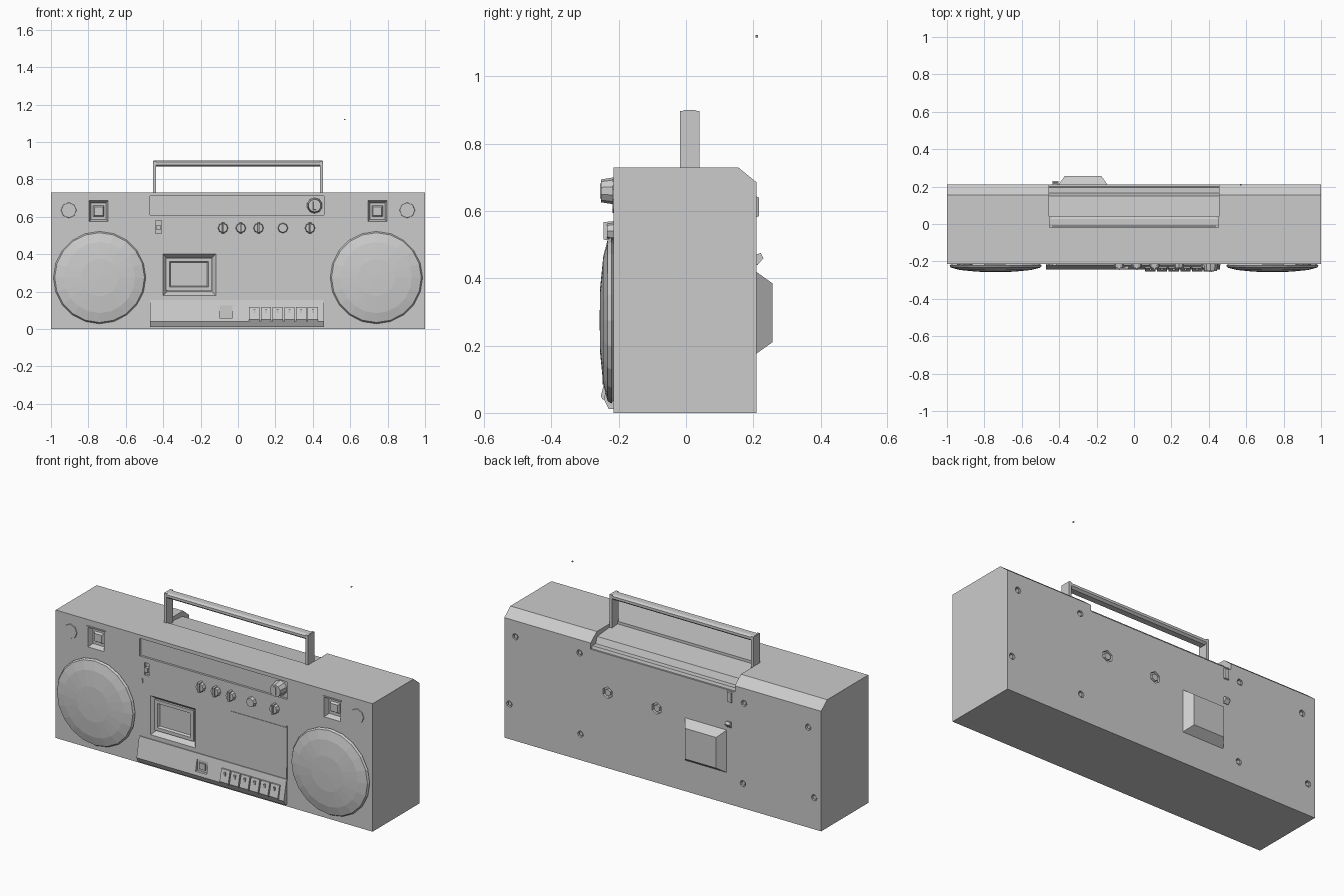
import bpy, bmesh, math
from mathutils import Matrix, Vector

if "Cube" in bpy.data.objects:
    bpy.data.objects.remove(bpy.data.objects["Cube"])

FRONT, BACK = -0.215, 0.21


def finish(name, bm):
    bmesh.ops.recalc_face_normals(bm, faces=bm.faces)
    me = bpy.data.meshes.new(name)
    bm.to_mesh(me)
    bm.free()
    ob = bpy.data.objects.new(name, me)
    bpy.context.collection.objects.link(ob)
    return ob


def prism(name, profile, x0, x1):
    """Extrude a (y, z) profile along x."""
    bm = bmesh.new()
    face = bm.faces.new([bm.verts.new((x0, y, z)) for y, z in profile])
    ext = bmesh.ops.extrude_face_region(bm, geom=[face])
    verts = [g for g in ext["geom"] if isinstance(g, bmesh.types.BMVert)]
    bmesh.ops.translate(bm, vec=(x1 - x0, 0, 0), verts=verts)
    return finish(name, bm)


def slab(name, x0, x1, z0, z1, y0, y1, inset=0.0):
    """Box between y0 and y1, its y1 face shrunk by inset."""
    bm = bmesh.new()
    bmesh.ops.create_cube(bm, size=1)
    for v in bm.verts:
        end = v.co.y > 0
        i = inset if end else 0
        v.co = (x1 - i if v.co.x > 0 else x0 + i, y1 if end else y0,
                z1 - i if v.co.z > 0 else z0 + i)
    return finish(name, bm)


def disc(name, x, z, r0, r1, y0, y1, sides=8):
    """Cylinder or cone along y, r0 at y0 and r1 at y1 (y0 > y1)."""
    bm = bmesh.new()
    m = Matrix.Translation((x, (y0 + y1) / 2, z)) @ Matrix.Rotation(math.pi / 2, 4, 'X')
    bmesh.ops.create_cone(bm, cap_ends=True, segments=sides, radius1=r0, radius2=r1,
                          depth=y0 - y1, matrix=m)
    return finish(name, bm)


def carve(target, cutters):
    for c in cutters:
        c.hide_render = True
        mod = target.modifiers.new("cut", 'BOOLEAN')
        mod.operation, mod.solver, mod.object = 'DIFFERENCE', 'EXACT', c
        bpy.context.view_layer.objects.active = target
        bpy.ops.object.modifier_apply(modifier=mod.name)
        bpy.data.objects.remove(c)


# Main case with chamfered rear top edge
body = prism("case", [(FRONT, 0), (FRONT, 0.73), (0.155, 0.73), (BACK, 0.685), (BACK, 0)], -1, 1)
F, B = FRONT - 0.01, BACK + 0.01

# Handle well along the rear top
cuts = [prism("cut_well", [(-0.01, 0.75), (-0.01, 0.715), (0.15, 0.70), (0.165, 0.665),
                           (0.195, 0.665), (0.2, 0.65), (0.23, 0.65), (0.23, 0.75)], -0.455, 0.455)]
# Front recesses: tuner window, slider slot, cassette bay, tweeters
cuts += [slab("cut", -0.47, 0.46, 0.61, 0.71, F, FRONT + 0.012),
         slab("cut", -0.44, -0.41, 0.51, 0.58, F, FRONT + 0.012),
         slab("cut", -0.41, -0.11, 0.17, 0.41, F, FRONT + 0.025, 0.03)]
for s in (-1, 1):
    cuts.append(slab("cut", s * 0.745 - 0.055, s * 0.745 + 0.055, 0.57, 0.69, F, FRONT + 0.03, 0.015))
# Rear recesses: sockets, covers, terminal strip
for x0, x1, z0, z1 in [(0.74, 0.937, 0.05, 0.225), (0.525, 0.703, 0.187, 0.39),
                       (-0.69, -0.557, 0.38, 0.52), (-0.652, -0.291, 0.03, 0.096)]:
    cuts.append(slab("cut", x0, x1, z0, z1, B, BACK - 0.015, 0.004))
# Rear screw holes and two larger sockets
screws = [(0.93, 0.594), (0.525, 0.61), (0.968, 0.20), (0.519, 0.148),
          (-0.513, 0.60), (-0.918, 0.572), (-0.956, 0.18), (-0.506, 0.14)]
sockets = [(0.348, 0.43), (0.038, 0.424)]
cuts += [disc("cut", x, z, 0.018, 0.018, B, BACK - 0.015) for x, z in screws]
cuts += [disc("cut", x, z, 0.033, 0.033, B, BACK - 0.015, 6) for x, z in sockets]
carve(body, cuts)

# Screw heads, socket pins and terminals
for x, z in screws:
    disc("rear_screw", x, z, 0.012, 0.012, BACK - 0.005, BACK - 0.016, 6)
for x, z in sockets:
    disc("rear_socket_pin", x, z, 0.02, 0.02, BACK, BACK - 0.016, 6)
for i in range(4):
    disc("terminal", -0.34 - i * 0.087, 0.063, 0.01, 0.01, BACK - 0.006, BACK - 0.016, 6)
for z in (0.35, 0.31):
    disc("socket_contact", 0.66, z, 0.007, 0.007, BACK - 0.008, BACK - 0.016, 6)

# Rear bulge and aerial mounts
slab("rear_bulge", -0.405, -0.14, 0.175, 0.42, BACK - 0.002, 0.257, 0.035)
slab("aerial_pivot", -0.44, -0.405, 0.58, 0.645, BACK - 0.005, 0.217, 0.005)
prism("aerial_clip", [(BACK - 0.005, 0.44), (0.213, 0.44), (0.23, 0.46), (0.222, 0.475),
                      (BACK - 0.005, 0.47)], -0.435, -0.405)
disc("aerial_tip", 0.57, 1.12, 0.004, 0.004, 0.214, 0.206, 6)

# Speakers, tweeter cones and corner badges, both sides
for s, side in ((-1, "left"), (1, "right")):
    rings = [(0.235, FRONT + 0.002), (0.247, -0.222), (0.24, -0.233), (0.19, -0.246), (0.1, -0.255)]
    bm = bmesh.new()
    N = 20
    loops = [[bm.verts.new((s * 0.74 + r * math.cos(2 * math.pi * k / N), y,
                            0.275 + r * math.sin(2 * math.pi * k / N))) for k in range(N)]
             for r, y in rings]
    tip = bm.verts.new((s * 0.74, -0.257, 0.275))
    for a, b in zip(loops, loops[1:]):
        for k in range(N):
            bm.faces.new((a[k], a[(k + 1) % N], b[(k + 1) % N], b[k]))
    for k in range(N):
        bm.faces.new((loops[-1][k], loops[-1][(k + 1) % N], tip))
    bm.faces.new(loops[0])
    finish(side + "_speaker_grille", bm)
    x = s * 0.745
    slab(side + "_tweeter", x - 0.03, x + 0.03, 0.60, 0.66, FRONT + 0.031, FRONT + 0.018, 0.008)
    slab(side + "_tweeter_lip", x - 0.058, x + 0.058, 0.688, 0.695, FRONT + 0.002, FRONT - 0.005)
    disc(side + "_corner_badge", s * 0.905, 0.635, 0.042, 0.04, FRONT + 0.002, FRONT - 0.004)

# Cassette door frame around a sunken window
door = slab("cassette_window_frame", -0.385, -0.14, 0.205, 0.38, FRONT + 0.03, FRONT + 0.012)
carve(door, [slab("cut", -0.372, -0.153, 0.218, 0.367, FRONT, FRONT + 0.024, 0.012)])

# Plain cover panel and trim beside the cassette bay
slab("cover_panel", 0.105, 0.455, 0.22, 0.45, FRONT + 0.002, FRONT - 0.003)
slab("panel_trim", 0.457, 0.463, 0.15, 0.46, FRONT + 0.002, FRONT - 0.006)
slab("slider_knob", -0.435, -0.415, 0.53, 0.555, FRONT + 0.013, FRONT - 0.006)
slab("switch_mark", -0.458, -0.45, 0.46, 0.485, FRONT + 0.002, FRONT - 0.004)

# Control knobs with grip bars, and the large tuning knob
for i, x in enumerate((-0.08, 0.015, 0.11, 0.24, 0.385)):
    disc("control_knob", x, 0.54, 0.028, 0.024, FRONT + 0.002, FRONT - 0.02)
    if i != 3:
        slab("knob_grip", x - 0.007, x + 0.007, 0.512, 0.57, FRONT, FRONT - 0.03, 0.003)
disc("tuning_knob", 0.41, 0.66, 0.042, 0.034, FRONT + 0.013, -0.252, 10)
slab("tuning_pointer", 0.40, 0.42, 0.635, 0.685, -0.24, -0.256, 0.003)

# Sloping lower control panel
deck = prism("control_deck", [(FRONT + 0.002, 0.155), (-0.22, 0.155), (-0.244, 0.04),
                              (-0.23, 0.012), (FRONT + 0.002, 0.012)], -0.47, 0.46)
carve(deck, [slab("cut", -0.1, -0.03, 0.06, 0.125, -0.26, -0.224)])
slab("tape_counter", -0.085, -0.045, 0.075, 0.11, -0.22, -0.232)

# Six piano keys
for i in range(6):
    x = 0.06 + i * 0.0625
    prism("transport_key", [(-0.222, 0.118), (-0.236, 0.118), (-0.253, 0.05), (-0.248, 0.04),
                            (-0.23, 0.04)], x, x + 0.055)
    slab("key_ridge", x + 0.022, x + 0.033, 0.085, 0.105, -0.235, -0.248)

# Carry handle: two flat arms and an eight-sided bar
for s, side in ((-1, "left"), (1, "right")):
    x = s * 0.447
    slab(side + "_handle_arm", x - 0.008, x + 0.008, 0.70, 0.898, -0.018, 0.04)
prism("handle_bar", [(-0.018, 0.878), (-0.018, 0.892), (-0.006, 0.9), (0.028, 0.9),
                     (0.04, 0.892), (0.04, 0.878), (0.028, 0.868), (-0.006, 0.868)], -0.452, 0.452)
